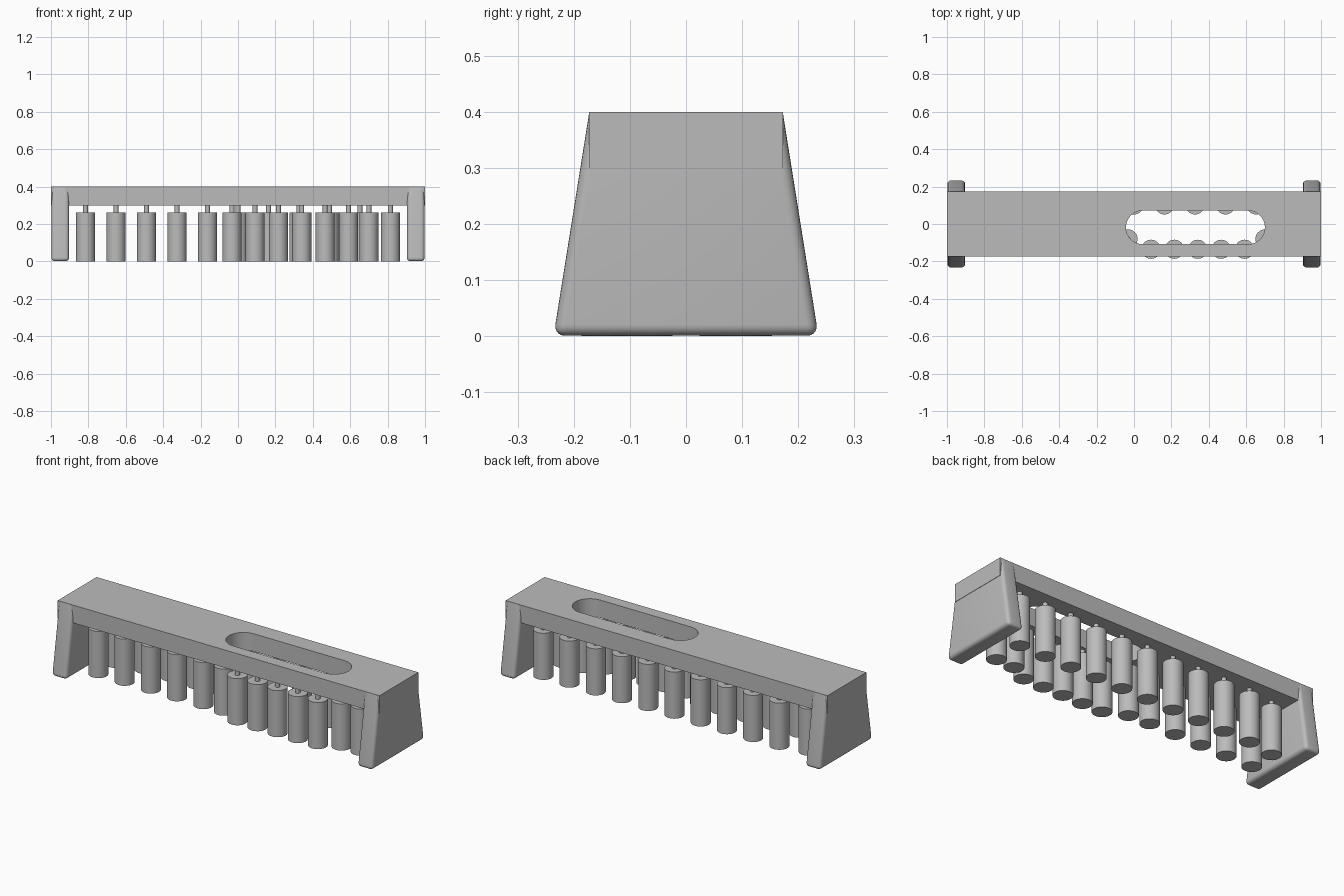
import bpy, bmesh, math

cube = bpy.data.objects.get("Cube")
if cube:
    bpy.data.objects.remove(cube, do_unlink=True)

grey = bpy.data.materials.new("plain grey")
grey.use_nodes = True
colour = (0.5, 0.5, 0.5, 1)
grey.diffuse_color = colour
grey.node_tree.nodes["Principled BSDF"].inputs["Base Color"].default_value = colour


def finish(name, bm):
    """Turn a bmesh into a named grey object."""
    bmesh.ops.recalc_face_normals(bm, faces=bm.faces[:])
    mesh = bpy.data.meshes.new(name)
    bm.to_mesh(mesh)
    bm.free()
    obj = bpy.data.objects.new(name, mesh)
    bpy.context.collection.objects.link(obj)
    mesh.materials.append(grey)
    return obj


def extruded(name, points, offset):
    """Prism from an outline pushed along offset."""
    bm = bmesh.new()
    face = bm.faces.new([bm.verts.new(p) for p in points])
    out = bmesh.ops.extrude_face_region(bm, geom=[face])
    verts = [v for v in out["geom"] if isinstance(v, bmesh.types.BMVert)]
    bmesh.ops.translate(bm, verts=verts, vec=offset)
    return finish(name, bm)


def apply_modifiers(obj):
    bpy.context.view_layer.objects.active = obj
    for mod in list(obj.modifiers):
        bpy.ops.object.modifier_apply(modifier=mod.name)


def smooth(obj):
    bpy.ops.object.select_all(action="DESELECT")
    obj.select_set(True)
    bpy.context.view_layer.objects.active = obj
    bpy.ops.object.shade_smooth_by_angle(angle=math.radians(35))


# Bench top with a long rounded slot right through it
half = 0.1725
top = extruded("bench_top", [(-1, -half, 0.3), (1, -half, 0.3),
                             (1, half, 0.3), (-1, half, 0.3)], (0, 0, 0.1))
slot_r, slot_y = 0.09, -0.018
outline = []
for cx, start in ((0.61, -90), (0.047, 90)):
    for i in range(17):
        a = math.radians(start + 180 * i / 16)
        outline.append((cx + slot_r * math.cos(a), slot_y + slot_r * math.sin(a), 0.2))
cutter = extruded("slot_cutter", outline, (0, 0, 0.4))
cutter.hide_render = True
cut = top.modifiers.new("slot", "BOOLEAN")
cut.object = cutter
cut.operation = "DIFFERENCE"
cut.solver = "EXACT"
apply_modifiers(top)
bpy.data.objects.remove(cutter, do_unlink=True)
smooth(top)

# Tapered end panels, rounded everywhere but along the flush top
for name, x in (("left_end_panel", 0.903), ("right_end_panel", -0.998)):
    panel = extruded(name, [(x, -0.236, 0.001), (x, 0.236, 0.001),
                            (x, half, 0.399), (x, -half, 0.399)], (0.095, 0, 0))
    weights = panel.data.attributes.new("bevel_weight_edge", "FLOAT", "EDGE")
    for edge in panel.data.edges:
        heights = [panel.data.vertices[v].co.z for v in edge.vertices]
        weights.data[edge.index].value = 0 if min(heights) > 0.3 else 1
    bevel = panel.modifiers.new("rounding", "BEVEL")
    bevel.limit_method = "WEIGHT"
    bevel.width = 0.02
    bevel.segments = 5
    apply_modifiers(panel)
    smooth(panel)


def hanging_cylinder(name, x, y):
    """Fat cylinder on a thin pin under the bench top."""
    bm = bmesh.new()
    for radius, low, high, sides in ((0.051, 0, 0.262, 32), (0.013, 0.262, 0.301, 16)):
        made = bmesh.ops.create_cone(bm, cap_ends=True, segments=sides, radius1=radius,
                                     radius2=radius, depth=high - low)
        bmesh.ops.translate(bm, verts=made["verts"], vec=(x, y, (low + high) / 2))
    smooth(finish(name, bm))


# Back row, evenly spaced
pitch = 0.163
for i in range(11):
    hanging_cylinder(f"back_cylinder_{i + 1}", (i - 5) * pitch, 0.075 if i == 0 else 0.102)

# Front row, bending outwards around the slot
front = [((i - 5) * pitch, -0.075) for i in range(5)]
front += [(-0.032, -0.08)]
front += [(0.091 + 0.125 * i, -0.135) for i in range(5)]
front += [(0.70, -0.08), (5 * pitch, -0.075)]
for i, (x, y) in enumerate(front):
    hanging_cylinder(f"front_cylinder_{i + 1}", x, y)
